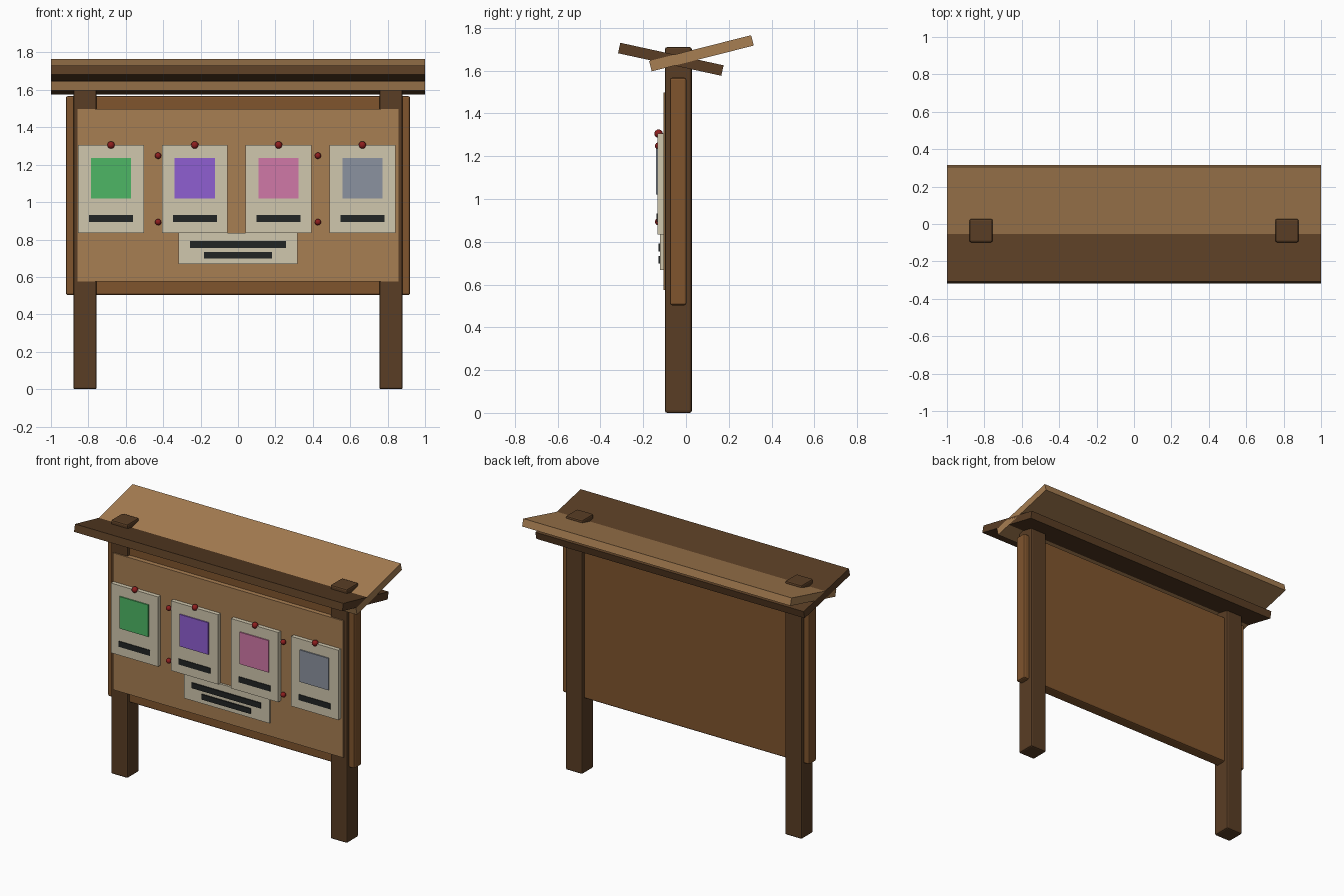
import bpy
from math import radians

if "Cube" in bpy.data.objects:
    bpy.data.objects.remove(bpy.data.objects["Cube"], do_unlink=True)


def material(name, r, g, b):
    m = bpy.data.materials.new(name)
    m.use_nodes = True
    m.diffuse_color = (r, g, b, 1)
    bsdf = next(n for n in m.node_tree.nodes if n.type == 'BSDF_PRINCIPLED')
    bsdf.inputs["Base Color"].default_value = (r, g, b, 1)
    bsdf.inputs["Roughness"].default_value = 0.8
    return m


dark_wood = material("dark wood", 0.10, 0.047, 0.018)
frame_wood = material("frame wood", 0.215, 0.09, 0.027)
light_wood = material("light wood", 0.39, 0.21, 0.085)
paper = material("paper", 0.63, 0.57, 0.42)
ink = material("ink", 0.015, 0.018, 0.018)
pin_red = material("pin red", 0.27, 0.013, 0.013)
green = material("green", 0.075, 0.47, 0.13)
purple = material("purple", 0.275, 0.112, 0.64)
pink = material("pink", 0.63, 0.188, 0.39)
grey = material("grey", 0.26, 0.29, 0.35)


def box(name, mat, x, y, z, bevel=0.0, tilt=0.0):
    """Box from (min, max) ranges, optionally bevelled and tilted about x."""
    spans = (x, y, z)
    bpy.ops.mesh.primitive_cube_add(size=1, location=[(a + b) / 2 for a, b in spans])
    ob = bpy.context.object
    ob.name = name
    ob.scale = [b - a for a, b in spans]
    bpy.ops.object.transform_apply(location=False, rotation=False, scale=True)
    ob.rotation_euler.x = radians(tilt)
    ob.data.materials.append(mat)
    if bevel:
        mod = ob.modifiers.new("bevel", 'BEVEL')
        mod.width = bevel
        mod.segments = 2
    return ob


def around(c, size):
    return (c - size / 2, c + size / 2)


def pin(name, x, z, radius):
    bpy.ops.mesh.primitive_uv_sphere_add(segments=16, ring_count=8, radius=radius,
                                         location=(x, -0.128, z))
    ob = bpy.context.object
    ob.name = name
    ob.data.materials.append(pin_red)
    bpy.ops.object.shade_smooth()


# Posts
for side, sx in (("left", 1), ("right", -1)):
    box(side + "_post", dark_wood, around(sx * 0.818, 0.125), (-0.098, 0.027), (0, 1.71), 0.01)

# Backing board and pin board
box("backing_board", frame_wood, (-0.92, 0.92), (-0.075, 0.002), (0.503, 1.567), 0.01)
box("pin_board", light_wood, (-0.858, 0.858), (-0.106, -0.07), (0.575, 1.497))

# Crossed roof planks
box("rear_roof_plank", light_wood, (-1, 1), around(0.072, 0.492), around(1.681, 0.05), tilt=14.2)
box("front_roof_plank", dark_wood, (-1, 1), around(-0.071, 0.494), around(1.653, 0.05), tilt=-12.3)

# Four notices, each with a picture, a caption bar and a pin
for i, colour in enumerate((green, purple, pink, grey)):
    x = -0.679 + i * 0.448
    n = str(i + 1)
    box("notice_" + n, paper, around(x, 0.352), (-0.133, -0.105), (0.835, 1.305))
    box("picture_" + n, colour, around(x, 0.215), (-0.141, -0.132), (1.02, 1.235))
    box("caption_" + n, ink, around(x, 0.235), (-0.137, -0.132), (0.893, 0.931))
    pin("notice_pin_" + n, x, 1.305, 0.02)

# Lower notice with two caption bars
box("lower_notice", paper, (-0.318, 0.318), (-0.121, -0.105), (0.668, 0.836))
box("upper_line", ink, (-0.257, 0.257), (-0.129, -0.12), (0.755, 0.791))
box("lower_line", ink, (-0.182, 0.182), (-0.129, -0.12), (0.698, 0.733))

# Loose pins between the notices
for sx in (-1, 1):
    for z in (0.893, 1.248):
        pin("loose_pin", sx * 0.427, z, 0.017)
